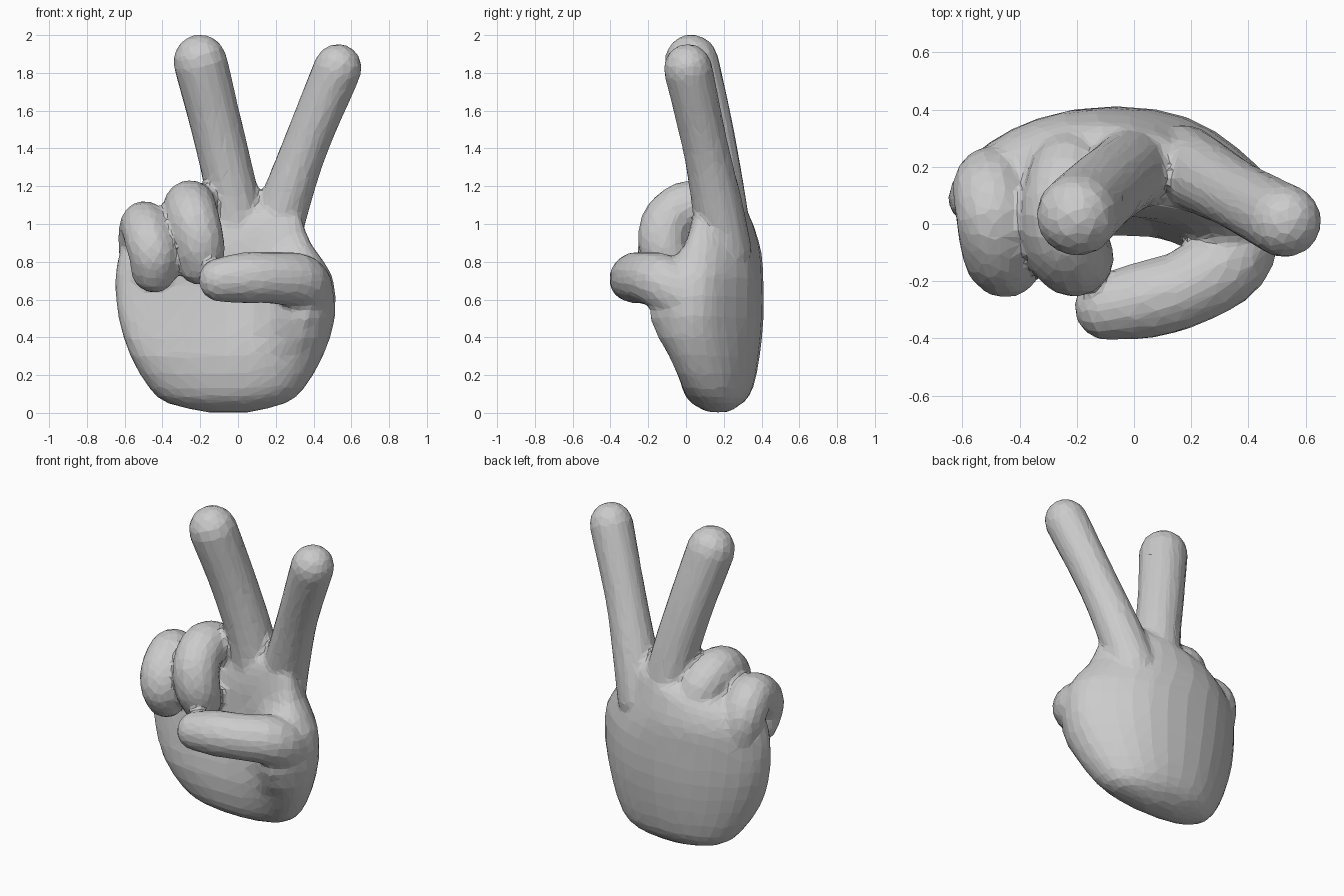
import bpy, bmesh
from math import sin, cos, pi, copysign, exp
from mathutils import Vector

if "Cube" in bpy.data.objects:
    bpy.data.objects.remove(bpy.data.objects["Cube"])


def skin(bm, rings):
    """Join equal rings of points into a closed solid, fan-capped at the ends."""
    loops = [[bm.verts.new(p) for p in r] for r in rings]
    n = len(loops[0])
    for a, b in zip(loops, loops[1:]):
        for i in range(n):
            j = (i + 1) % n
            bm.faces.new((a[i], a[j], b[j], b[i]))
    for lp in (loops[0], loops[-1]):
        c = bm.verts.new(sum((v.co for v in lp), Vector()) / n)
        for i in range(n):
            bm.faces.new((lp[i], lp[(i + 1) % n], c))


def catmull(pts, steps):
    """Smooth curve through points of any dimension."""
    p = [Vector(q) for q in pts]
    p = [p[0] * 2 - p[1]] + p + [p[-1] * 2 - p[-2]]
    out = []
    for k in range(1, len(p) - 2):
        a, b, c, d = p[k - 1:k + 3]
        for s in range(steps):
            t = s / steps
            out.append((b * 2 + (c - a) * t + (a * 2 - b * 5 + c * 4 - d) * t * t
                        + (b * 3 - a - c * 3 + d) * t ** 3) / 2)
    return out + [p[-2].copy()]


def finger(bm, pts, steps=4, sides=14):
    """Tube through (x, y, z, radius) points with a rounded tip at each end."""
    path = catmull(pts, steps)
    pos = [q.to_3d() for q in path]
    rad = [q[3] for q in path]
    tan = [(pos[min(i + 1, len(pos) - 1)] - pos[max(i - 1, 0)]).normalized()
           for i in range(len(pos))]
    u = tan[0].orthogonal().normalized()
    rings = []

    def ring(c, r, t):
        v = t.cross(u)
        rings.append([c + (u * cos(2 * pi * i / sides) + v * sin(2 * pi * i / sides)) * r
                      for i in range(sides)])

    for a in (1.3, 0.9, 0.45):
        ring(pos[0] - tan[0] * rad[0] * sin(a), rad[0] * cos(a), tan[0])
    for c, r, t in zip(pos, rad, tan):
        u = (u - t * u.dot(t)).normalized()
        ring(c, r, t)
    for a in (0.45, 0.9, 1.3):
        ring(pos[-1] + tan[-1] * rad[-1] * sin(a), rad[-1] * cos(a), tan[-1])
    skin(bm, rings)


bm = bmesh.new()

# Palm: arched sections (z, left, right, front, back, arch, tilt, thumb bulge)
palm_sections = [
    (0.003, -0.16, 0.06, 0.12, 0.22, 0.00, 0.00, 0.00),
    (0.05, -0.37, 0.25, 0.03, 0.30, 0.01, 0.00, 0.01),
    (0.13, -0.47, 0.35, -0.02, 0.355, 0.04, 0.00, 0.03),
    (0.30, -0.57, 0.45, -0.04, 0.39, 0.09, 0.00, 0.07),
    (0.50, -0.63, 0.515, -0.01, 0.41, 0.12, 0.02, 0.20),
    (0.70, -0.65, 0.50, 0.02, 0.41, 0.13, 0.06, 0.17),
    (0.86, -0.64, 0.39, 0.03, 0.40, 0.13, 0.09, 0.03),
    (0.98, -0.60, 0.34, 0.05, 0.37, 0.12, 0.13, 0.00),
    (1.06, -0.50, 0.30, 0.08, 0.34, 0.10, 0.18, 0.00),
    (1.11, -0.30, 0.22, 0.14, 0.28, 0.04, 0.20, 0.00),
]
rings = []
for z, l, r, f, b, arch, tilt, bulge in catmull(palm_sections, 2):
    ring = []
    for i in range(32):
        a = 2 * pi * i / 32
        c, s = (copysign(abs(w) ** 0.88, w) for w in (cos(a), sin(a)))
        x = (l + r) / 2 + c * (r - l) / 2
        y = (f + b) / 2 + s * (b - f) / 2 - arch * c * c
        y -= bulge * exp(-((x - 0.36) / 0.17) ** 2) * (0.5 - 0.5 * s)
        ring.append(Vector((x, y, z + tilt * (x - 0.05))))
    rings.append(ring)
skin(bm, rings)

# Middle finger, raised
finger(bm, [(0.0, 0.20, 0.88, .155), (-0.03, 0.175, 1.15, .14),
            (-0.11, 0.115, 1.50, .138), (-0.20, 0.03, 1.86, .145)])
# Index finger, raised
finger(bm, [(0.17, 0.20, 0.86, .15), (0.245, 0.165, 1.10, .135),
            (0.36, 0.10, 1.42, .122), (0.528, 0.01, 1.825, .13)])
# Ring finger, curled
finger(bm, [(-0.19, 0.22, 0.84, .13), (-0.23, 0.17, 1.02, .14),
            (-0.255, 0.03, 1.095, .14), (-0.235, -0.09, 1.02, .14),
            (-0.205, -0.12, 0.90, .135), (-0.20, -0.09, 0.80, .125)])
# Little finger, curled
finger(bm, [(-0.47, 0.13, 0.72, .14), (-0.50, 0.13, 0.90, .135),
            (-0.495, 0.03, 0.995, .13), (-0.475, -0.09, 0.93, .13),
            (-0.45, -0.13, 0.84, .13), (-0.445, -0.10, 0.76, .125)])
# Thumb, folded across the palm
finger(bm, [(0.30, 0.10, 0.44, .15), (0.345, 0.0, 0.60, .165),
            (0.325, -0.13, 0.695, .15), (0.18, -0.225, 0.715, .138),
            (0.04, -0.265, 0.715, .137), (-0.09, -0.29, 0.705, .12)])

bmesh.ops.recalc_face_normals(bm, faces=bm.faces)
me = bpy.data.meshes.new("hand")
bm.to_mesh(me)
bm.free()
hand = bpy.data.objects.new("hand", me)
bpy.context.collection.objects.link(hand)

# Fuse into one skin, soften the joins, reduce to low-poly facets
m = hand.modifiers.new("fuse", 'REMESH')
m.mode = 'VOXEL'
m.voxel_size = 0.018
m = hand.modifiers.new("soften", 'SMOOTH')
m.factor = 0.5
m.iterations = 5
m = hand.modifiers.new("facets", 'DECIMATE')
m.ratio = 0.09
